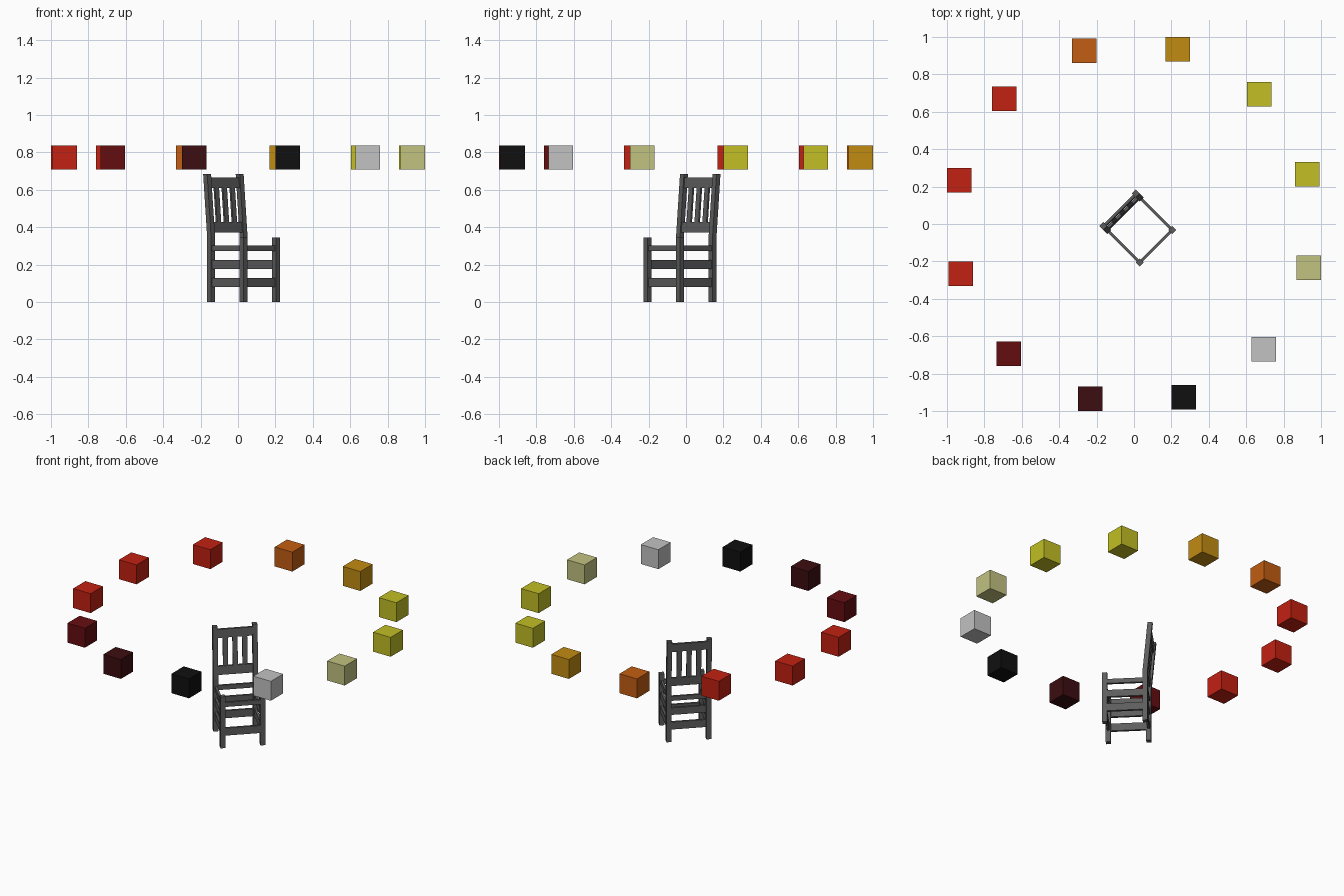
import bpy
import bmesh
from math import radians, cos, sin
from mathutils import Matrix, Vector

old = bpy.data.objects.get("Cube")
if old:
    bpy.data.objects.remove(old, do_unlink=True)


def material(name, r, g, b):
    m = bpy.data.materials.new(name)
    m.use_nodes = True
    m.diffuse_color = (r, g, b, 1)
    m.node_tree.nodes["Principled BSDF"].inputs["Base Color"].default_value = (r, g, b, 1)
    return m


red = material("red", 0.54, 0.015, 0.006)
orange = material("orange", 0.54, 0.11, 0.006)
amber = material("amber", 0.54, 0.26, 0.006)
yellow = material("yellow", 0.54, 0.52, 0.018)
pale = material("pale yellow", 0.54, 0.54, 0.22)
silver = material("light grey", 0.54, 0.54, 0.54)
black = material("black", 0.005, 0.005, 0.005)
maroon = material("dark maroon", 0.045, 0.004, 0.005)
dark_red = material("dark red", 0.13, 0.004, 0.005)
wood = material("dark grey wood", 0.11, 0.11, 0.11)

# Chair placement: turned so that it faces +x, -y
PLACE = Matrix.Translation((0.03, -0.032, 0)) @ Matrix.Rotation(radians(45), 4, "Z")
HALF = 0.123
POST = 0.03
BEND, TOP, LEAN = 0.35, 0.685, 0.03


def lean(z):
    """Backward offset of the back posts at a height."""
    return max(0, z - BEND) / (TOP - BEND) * LEAN


def finish(name, bm, mat):
    bmesh.ops.recalc_face_normals(bm, faces=bm.faces)
    mesh = bpy.data.meshes.new(name)
    bm.to_mesh(mesh)
    bm.free()
    mesh.materials.append(mat)
    ob = bpy.data.objects.new(name, mesh)
    bpy.context.collection.objects.link(ob)
    return ob


def bar(name, x, y, sx, sy, heights, leaning=False):
    """Rectangular bar with a ring at each height, following the lean if asked."""
    bm = bmesh.new()
    rings = []
    for z in heights:
        off = lean(z) if leaning else 0
        rings.append([bm.verts.new(PLACE @ Vector((x + i * sx / 2, y + off + j * sy / 2, z)))
                      for i, j in ((-1, -1), (1, -1), (1, 1), (-1, 1))])
    bm.faces.new(rings[0])
    bm.faces.new(rings[-1])
    for a, b in zip(rings, rings[1:]):
        for k in range(4):
            n = (k + 1) % 4
            bm.faces.new((a[k], a[n], b[n], b[k]))
    return finish(name, bm, wood)


# Posts and side rails
SPAN = 2 * HALF - POST + 0.004
RAILS = {"lower": (0.08, 0.13), "middle": (0.178, 0.225), "upper": (0.272, 0.302)}
THIN = 0.015
for side, s in (("left", 1), ("right", -1)):
    bar(side + "_front_leg", s * HALF, -HALF, POST, POST, (0, 0.345))
    bar(side + "_back_post", s * HALF, HALF, POST, POST, (0, BEND, TOP), True)
    for level, zs in RAILS.items():
        bar(f"{side}_{level}_rail", s * HALF, 0, THIN, SPAN, zs)

# Front and back rails
for level, zs in RAILS.items():
    bar(f"back_{level}_rail", 0, HALF, SPAN, THIN, zs)
    if level != "middle":
        bar(f"front_{level}_rail", 0, -HALF, SPAN, THIN, zs)

# Backrest
bar("backrest_bottom_rail", 0, HALF, SPAN, THIN, (0.372, 0.428), True)
bar("backrest_top_rail", 0, HALF, SPAN, THIN, (0.61, 0.665), True)
for i in (-1, 0, 1):
    bar(f"backrest_slat_{i + 2}", i * 0.06, HALF, 0.031, 0.011, (0.425, 0.613), True)

# Ring of floating cubes
SIZE, RADIUS, HEIGHT = 0.13, 0.9635, 0.773
RING = [yellow, yellow, amber, orange, red, red, red, dark_red, maroon, black, silver, pale]
for k, mat in enumerate(RING):
    a = radians(16 + 30 * k)
    bm = bmesh.new()
    bmesh.ops.create_cube(bm, size=SIZE, matrix=Matrix.Translation(
        (RADIUS * cos(a), RADIUS * sin(a), HEIGHT)))
    finish(f"ring_cube_{k + 1}", bm, mat)
